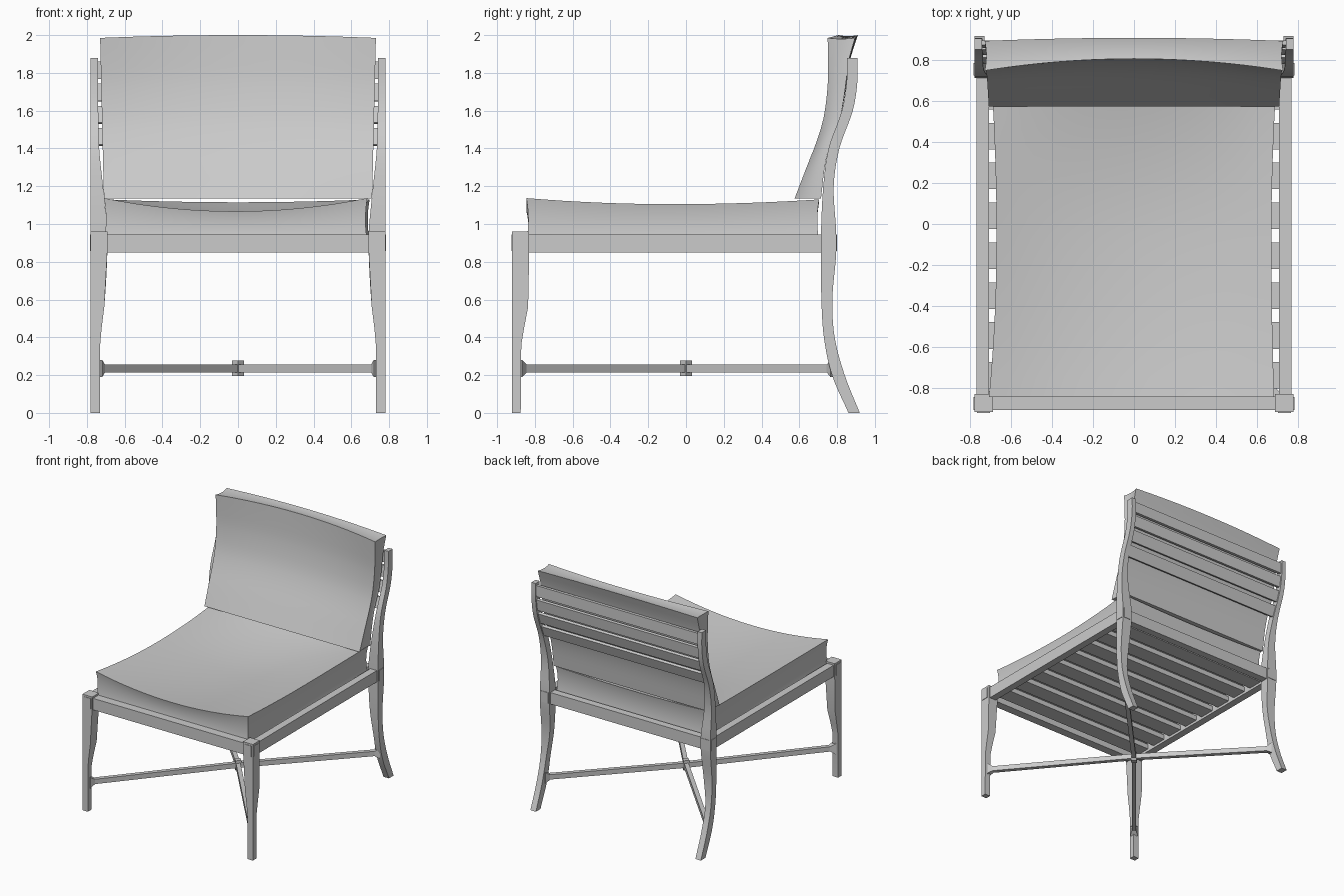
import bpy, bmesh, math
from mathutils import Vector, Matrix

cube = bpy.data.objects.get("Cube")
if cube:
    bpy.data.objects.remove(cube)

grey = bpy.data.materials.new("light grey")
grey.use_nodes = True
grey.diffuse_color = (0.6, 0.6, 0.6, 1)
grey.node_tree.nodes["Principled BSDF"].inputs["Base Color"].default_value = (0.6, 0.6, 0.6, 1)


def finish(bm, name, smooth=None):
    bmesh.ops.recalc_face_normals(bm, faces=bm.faces)
    mesh = bpy.data.meshes.new(name)
    bm.to_mesh(mesh)
    bm.free()
    mesh.materials.append(grey)
    obj = bpy.data.objects.new(name, mesh)
    bpy.context.collection.objects.link(obj)
    if smooth:
        bpy.ops.object.select_all(action='DESELECT')
        obj.select_set(True)
        bpy.context.view_layer.objects.active = obj
        bpy.ops.object.shade_smooth_by_angle(angle=math.radians(smooth))
    return obj


def box(name, x, y, z, matrix=Matrix()):
    bm = bmesh.new()
    bmesh.ops.create_cube(bm, size=1)
    for v in bm.verts:
        v.co = Vector((lo + (c + 0.5) * (hi - lo) for c, (lo, hi) in zip(v.co, (x, y, z))))
    bmesh.ops.transform(bm, matrix=matrix, verts=bm.verts)
    return finish(bm, name)


def curve(points, t):
    """Smooth value at t through (key, value, value...) points."""
    n = len(points)
    i = max([k for k in range(n - 1) if points[k][0] <= t] or [0])
    a, b, c, d = (points[min(max(k, 0), n - 1)] for k in (i - 1, i, i + 1, i + 2))
    span = c[0] - b[0]
    f = (t - b[0]) / span
    out = []
    for p, q, r, s in zip(a[1:], b[1:], c[1:], d[1:]):
        m0 = (r - p) / (c[0] - a[0]) * span
        m1 = (s - q) / (d[0] - b[0]) * span
        out.append(q + f * m0 + f * f * (3 * (r - q) - 2 * m0 - m1)
                   + f ** 3 * (2 * (q - r) + m0 + m1))
    return out


def loft(name, rings, matrix=Matrix(), smooth=None):
    """Rectangles (z, x0, x1, y0, y1) joined into one solid."""
    bm = bmesh.new()
    loops = [[bm.verts.new(matrix @ Vector((x, y, z)))
              for x, y in ((x0, y0), (x1, y0), (x1, y1), (x0, y1))]
             for z, x0, x1, y0, y1 in rings]
    for a, b in zip(loops, loops[1:]):
        for k in range(4):
            j = (k + 1) % 4
            bm.faces.new((a[k], a[j], b[j], b[k]))
    bm.faces.new(loops[0])
    bm.faces.new(loops[-1])
    return finish(bm, name, smooth)


def cushion(name, shape, cuts=15):
    """Subdivided cube whose (-1..1) coordinates are mapped by shape."""
    bm = bmesh.new()
    bmesh.ops.create_cube(bm, size=2)
    bmesh.ops.subdivide_edges(bm, edges=bm.edges, cuts=cuts, use_grid_fill=True)
    for v in bm.verts:
        v.co = shape(*v.co)
    return finish(bm, name, 40)


# Leg profiles: height, inner x, front y, back y
front_leg = [(0, 0.73, -0.875), (0.36, 0.73, -0.872), (0.45, 0.722, -0.857),
             (0.56, 0.708, -0.836), (0.85, 0.692, -0.83), (0.96, 0.69, -0.83)]
rear_leg = [(0, 0.73, 0.86, 0.92), (0.2, 0.73, 0.773, 0.84), (0.4, 0.728, 0.73, 0.787),
            (0.6, 0.705, 0.717, 0.775), (0.84, 0.692, 0.715, 0.795), (0.96, 0.692, 0.715, 0.795),
            (1.2, 0.715, 0.727, 0.782), (1.4, 0.735, 0.755, 0.812), (1.6, 0.74, 0.825, 0.883),
            (1.75, 0.742, 0.85, 0.907), (1.88, 0.742, 0.853, 0.907)]

for side, s in (("left", 1), ("right", -1)):
    mirror = Matrix.Scale(s, 4, (1, 0, 0))
    loft("front_leg_" + side, [(z, x, 0.78, -0.92, y) for z, x, y in front_leg], mirror, 30)
    rings = []
    for k in range(48):
        z = 1.88 * k / 47
        x, y0, y1 = curve(rear_leg, z)
        rings.append((z, x, 0.78, y0, y1))
    loft("rear_leg_" + side, rings, mirror, 30)
    box("side_rail_" + side, (0.71, 0.77), (-0.84, 0.72), (0.85, 0.945), mirror)
    # Joint plates on the outer leg faces
    for name, y in (("front", (-0.91, -0.845)), ("rear", (0.727, 0.787))):
        box(name + "_side_joint_" + side, (0.776, 0.784), y, (0.857, 0.945), mirror)
    for name, y in (("front", (-0.924, -0.916)), ("rear", (0.791, 0.799))):
        box(name + "_joint_" + side, (0.703, 0.768), y, (0.857, 0.945), mirror)

box("front_rail", (-0.7, 0.7), (-0.91, -0.84), (0.85, 0.945))
box("rear_rail", (-0.7, 0.7), (0.725, 0.785), (0.85, 0.945))

# Seat slats, wide with narrow gaps
for k in range(8):
    y = -0.74 + 0.195 * k
    box("seat_slat", (-0.72, 0.72), (y - 0.065, y + 0.065), (0.87, 0.91))

# Back slats follow the lean of the rear legs
for k in range(4):
    z = 1.46 + 0.118 * k
    lower, upper = (sum(curve(rear_leg, h)[1:]) / 2 for h in (z - 0.05, z + 0.05))
    tilt = math.atan2(upper - lower, 0.1)
    place = Matrix.Translation((0, (lower + upper) / 2 + 0.006, z)) @ Matrix.Rotation(-tilt, 4, 'X')
    box("back_slat", (-0.75, 0.75), (-0.012, 0.012), (-0.046, 0.046), place)

# Crossed stretchers with flared ends and a hub
start = Vector((0, 0, 0.235))
for name, x, y in (("front_left", 0.742, -0.885), ("front_right", -0.742, -0.885),
                   ("rear_left", 0.745, 0.785), ("rear_right", -0.745, 0.785)):
    way = Vector((x, y, start.z)) - start
    along = way.normalized()
    across = Vector((0, 0, 1)).cross(along)
    place = Matrix((across, (0, 0, 1), along)).transposed().to_4x4()
    place.translation = start
    w, h = 0.017, 0.02
    rings = [(0, -w, w, -h, h), (way.length - 0.04, -w, w, -h, h),
             (way.length, -0.03, 0.03, -0.045, 0.045)]
    loft("stretcher_" + name, rings, place)
box("stretcher_hub", (-0.022, 0.022), (-0.022, 0.022), (0.195, 0.277), Matrix.Rotation(math.pi / 4, 4, 'Z'))


# Seat cushion: dished top, pinched sides, sunk between the rails
def seat_shape(u, v, w):
    top = 1.025 + 0.08 * u * u
    top += v * v * (0.042 - 0.01 * u * u if v < 0 else 0.09 - 0.065 * u * u)
    pinch = 0.01 * (1 - w * w)
    x = u * (0.672 + 0.025 * v * v - pinch) - 0.012 * v * v * (v < 0)
    y = -0.07 + v * (0.775 - pinch)
    return Vector((x, y, 0.91 + (w + 1) / 2 * (top - 0.91)))


# Back cushion: height, front y, rear y
back_profile = [(0, 0.575, 0.715), (0.2, 0.64, 0.735), (0.35, 0.69, 0.765), (0.5, 0.728, 0.815),
                (0.7, 0.75, 0.845), (0.85, 0.752, 0.86), (1, 0.75, 0.895)]


def back_shape(u, v, w):
    h = (w + 1) / 2
    front, rear = curve(back_profile, h)
    bow = 1 - u * u
    front += 0.058 * bow * h
    rear += 0.015 * bow * h ** 3
    t = (v + 1) / 2
    x = u * (0.71 + 0.02 * h - 0.008 * (1 - v * v))
    z = 1.135 + h * (0.845 + 0.015 * bow + 0.005 * v * v)
    return Vector((x, front + t * (rear - front), z))


cushion("seat_cushion", seat_shape)
cushion("back_cushion", back_shape)
